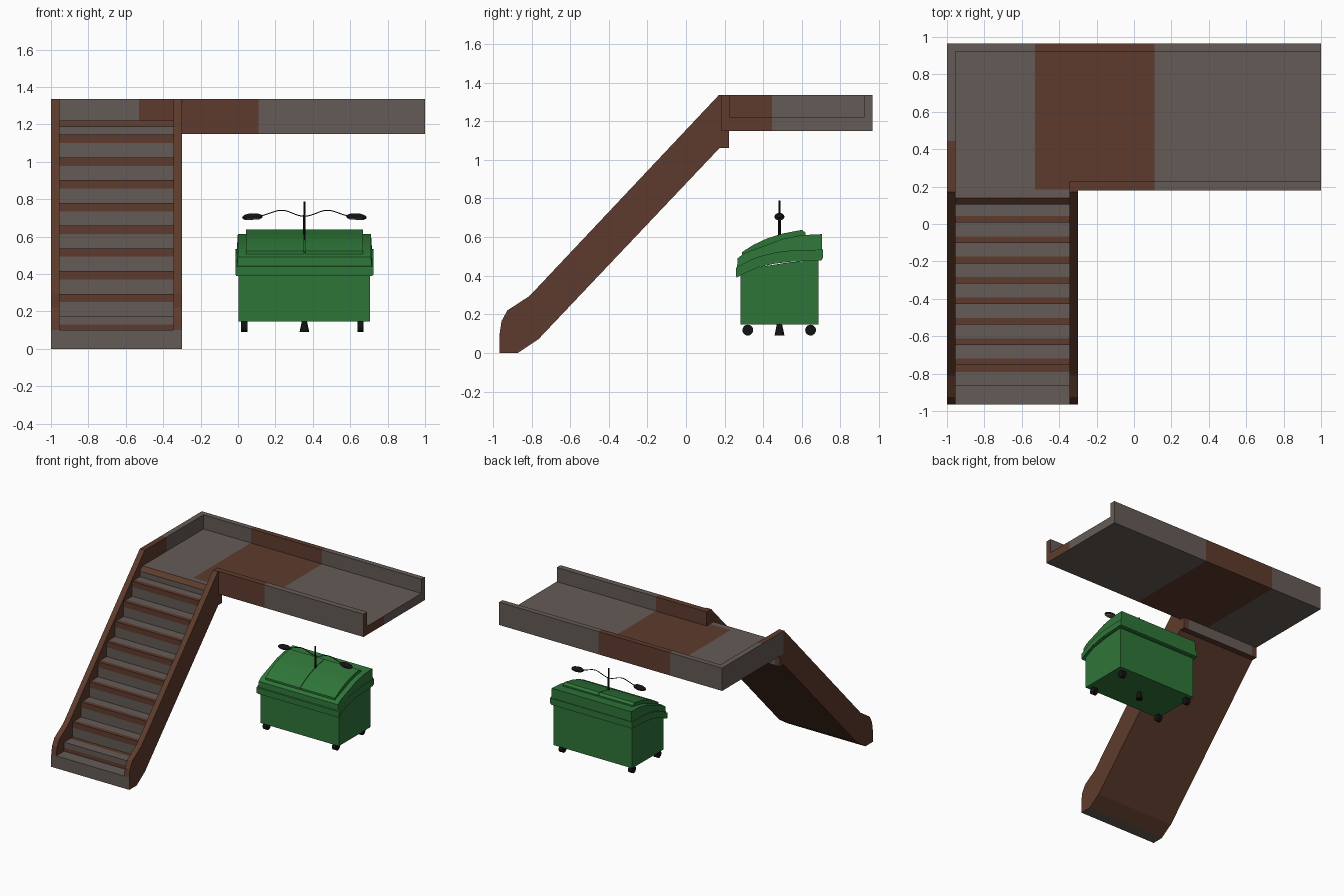
import bpy, bmesh, math
from mathutils import Vector, Matrix

if "Cube" in bpy.data.objects:
    bpy.data.objects.remove(bpy.data.objects["Cube"])

def material(name, rgb):
    m = bpy.data.materials.new(name)
    m.diffuse_color = (*rgb, 1)
    m.use_nodes = True
    m.node_tree.nodes["Principled BSDF"].inputs["Base Color"].default_value = m.diffuse_color
    return m

GREY = material("grey steel", (0.130, 0.105, 0.092))
RUST = material("rust brown", (0.112, 0.044, 0.026))
GREEN = material("bin green", (0.028, 0.178, 0.040))
BLACK = material("black", (0.006, 0.006, 0.006))

def finish(name, bm, mats):
    bmesh.ops.recalc_face_normals(bm, faces=bm.faces)
    me = bpy.data.meshes.new(name)
    bm.to_mesh(me)
    bm.free()
    for m in mats:
        me.materials.append(m)
    ob = bpy.data.objects.new(name, me)
    bpy.context.collection.objects.link(ob)
    return ob

def smooth(ob, angle=35):
    bpy.ops.object.select_all(action='DESELECT')
    ob.select_set(True)
    bpy.context.view_layer.objects.active = ob
    bpy.ops.object.shade_smooth_by_angle(angle=math.radians(angle))

def prism(name, pts, x0, x1, mats, side=0):
    """Extrude a (y, z[, material of following edge]) profile along x."""
    bm = bmesh.new()
    a = [bm.verts.new((x0, p[0], p[1])) for p in pts]
    b = [bm.verts.new((x1, p[0], p[1])) for p in pts]
    for loop in (a, b[::-1]):
        bm.faces.new(loop).material_index = side
    n = len(pts)
    for i, p in enumerate(pts):
        j = (i + 1) % n
        f = bm.faces.new((a[i], b[i], b[j], a[j]))
        f.material_index = p[2] if len(p) > 2 else side
    return finish(name, bm, mats)

def box(name, x0, x1, y0, y1, z0, z1, rule=None, cuts=()):
    """Grey box, cut by planes, with rust where rule(centre, normal) holds."""
    bm = bmesh.new()
    bmesh.ops.create_cube(bm, size=1)
    for v in bm.verts:
        v.co = Vector(((x0, x1)[v.co.x > 0], (y0, y1)[v.co.y > 0], (z0, z1)[v.co.z > 0]))
    for co, no in cuts:
        bmesh.ops.bisect_plane(bm, geom=bm.verts[:] + bm.edges[:] + bm.faces[:],
                               plane_co=co, plane_no=no)
    bm.normal_update()
    for f in bm.faces:
        f.material_index = int(bool(rule and rule(f.calc_center_median(), f.normal)))
    return finish(name, bm, [GREY, RUST])

def cone(name, r1, r2, depth, loc, mat, axis='Z', segs=16):
    bm = bmesh.new()
    bmesh.ops.create_cone(bm, cap_ends=True, segments=segs, radius1=r1, radius2=r2, depth=depth)
    rot = Matrix.Rotation(math.pi / 2, 4, 'Y') if axis == 'X' else Matrix()
    bmesh.ops.transform(bm, matrix=Matrix.Translation(loc) @ rot, verts=bm.verts)
    ob = finish(name, bm, [mat])
    smooth(ob)
    return ob

# --- staircase: two stringers
stringer = [(-0.965, 0, 1), (-0.87, 0, 0), (-0.765, 0.07, 0), (0.175, 1.062, 0), (0.222, 1.062, 0),
            (0.222, 1.15, 0), (0.18, 1.15, 0), (0.18, 1.335, 0), (0.17, 1.335, 0), (-0.81, 0.295, 0),
            (-0.925, 0.22, 0), (-0.955, 0.165, 0), (-0.965, 0.1, 1)]
for side, x in (("left", -1), ("right", -0.345)):
    prism(side + "_stringer", stringer, x, x + 0.045, [RUST, GREY])

# --- stair flight with rusty step edges and a closed underside
flight = [(-0.965, 0, 0), (-0.965, 0.1, 0)]
for i in range(9):
    y, z = -0.864 + 0.109 * i, 0.173 + 0.1215 * i
    lip = int(i > 0)
    if i == 0:
        flight += [(y, 0.1, 1), (y, z - 0.043, 0), (y, z, 0), (y + 0.074, z, 1)]
    else:
        flight += [(y, z - 0.1215, 0), (y, z - 0.045, lip), (y, z, lip), (y + 0.035, z, 0)]
flight += [(0.105, 1.145, 0), (0.105, 1.19, 1), (0.14, 1.22, 0), (0.185, 1.22, 0), (0.185, 1.15, 0),
           (0.222, 1.15, 0), (0.222, 1.062, 1), (0.175, 1.062, 1), (-0.765, 0.07, 1), (-0.87, 0, 0)]
prism("stair_flight", flight, -0.956, -0.344, [GREY, RUST], side=1)

# --- walkway: floor and low walls with a rusty band across
XC = [((-0.53, 0, 0), (1, 0, 0)), ((0.11, 0, 0), (1, 0, 0))]
YC = [((0, 0.445, 0), (0, 1, 0))]
band = lambda c, n: (-0.53 < c.x < 0.11 and abs(n.x) < 0.5) or (n.x > 0.5 and c.y < 0.445)
box("walkway_floor", -1, 1, 0.18, 0.965, 1.15, 1.22, band, XC + YC)
box("back_wall", -1, 1, 0.922, 0.965, 1.22, 1.335, band, XC)
box("front_wall", -0.345, 1, 0.18, 0.228, 1.22, 1.335,
    lambda c, n: c.x < 0.11 or n.x > 0.5, XC)
box("left_wall", -1, -0.955, 0.18, 0.922, 1.22, 1.335,
    lambda c, n: c.y < 0.445 and n.x > -0.5, YC)

# --- waste bin: body, flared rim and two curved lids
CX, CY = 0.355, 0.484
prism("bin_body", [(0.283, 0.147), (0.685, 0.147), (0.685, 0.48), (0.54, 0.47), (0.38, 0.445),
                   (0.283, 0.41)], 0.003, 0.707, [GREEN])
rim = prism("bin_rim", [(0.262, 0.39), (0.32, 0.42), (0.38, 0.445), (0.46, 0.462), (0.54, 0.472),
                        (0.705, 0.48), (0.705, 0.615), (0.6, 0.61), (0.5, 0.59), (0.42, 0.56),
                        (0.3, 0.515), (0.267, 0.49)], -0.01, 0.72, [GREEN])
for v in rim.data.vertices:
    if v.co.z > 0.485:
        v.co.x = CX + (v.co.x - CX) * 0.975
smooth(rim)
# ledge line around the rim
prism("rim_band", [(0.258, 0.395), (0.32, 0.428), (0.38, 0.452), (0.46, 0.472), (0.54, 0.482),
                   (0.71, 0.49), (0.71, 0.535), (0.54, 0.53), (0.46, 0.52), (0.38, 0.5),
                   (0.32, 0.475), (0.258, 0.44)], -0.014, 0.724, [GREEN])
lid_profile = [(0.29, 0.5), (0.29, 0.522), (0.35, 0.56), (0.42, 0.593), (0.5, 0.618), (0.6, 0.637),
               (0.62, 0.622), (0.62, 0.6), (0.45, 0.56)]
for side, a, b in (("left", 0.042, CX - 0.002), ("right", CX + 0.002, 0.668)):
    smooth(prism(side + "_lid", lid_profile, a, b, [GREEN]))

# --- wheels and centre foot
for x in (0.033, 0.677 - 0.022):
    for y in (0.32, 0.645):
        cone("wheel", 0.028, 0.028, 0.034, (x, y, 0.118), BLACK, 'X', 20)
cone("centre_foot", 0.026, 0.014, 0.058, (CX, CY, 0.118), BLACK)

# --- mast with two lamps on curved arms
cone("mast", 0.008, 0.007, 0.19, (CX, CY, 0.62), BLACK, segs=10)
cone("mast_tip", 0.006, 0.005, 0.08, (CX, CY, 0.748), BLACK, segs=10)
for side, s in (("left", -1), ("right", 1)):
    cu = bpy.data.curves.new(side + "_arm", 'CURVE')
    cu.dimensions = '3D'
    cu.bevel_depth = 0.003
    cu.bevel_resolution = 1
    cu.resolution_u = 6
    sp = cu.splines.new('NURBS')
    path = [(0, 0.708), (0.04, 0.712), (0.09, 0.742), (0.15, 0.742), (0.19, 0.722), (0.24, 0.708)]
    sp.points.add(len(path) - 1)
    for p, (dx, z) in zip(sp.points, path):
        p.co = (CX + s * dx, CY, z, 1)
    sp.use_endpoint_u = True
    cu.materials.append(BLACK)
    arm = bpy.data.objects.new(side + "_arm", cu)
    bpy.context.collection.objects.link(arm)
    bpy.ops.object.select_all(action='DESELECT')
    arm.select_set(True)
    bpy.context.view_layer.objects.active = arm
    bpy.ops.object.convert(target='MESH')
    # lamp head: black shell, grey underside
    bm = bmesh.new()
    bmesh.ops.create_uvsphere(bm, u_segments=16, v_segments=8, radius=1)
    for f in bm.faces:
        f.material_index = int(f.calc_center_median().z < -0.3)
    for v in bm.verts:
        v.co.z = max(v.co.z, -0.75)
    m = (Matrix.Translation((CX + s * 0.278, CY, 0.705)) @ Matrix.Rotation(s * 0.06, 4, 'Y')
         @ Matrix.Diagonal((0.055, 0.026, 0.02, 1)))
    bmesh.ops.transform(bm, matrix=m, verts=bm.verts)
    smooth(finish(side + "_lamp", bm, [BLACK, GREY]))
